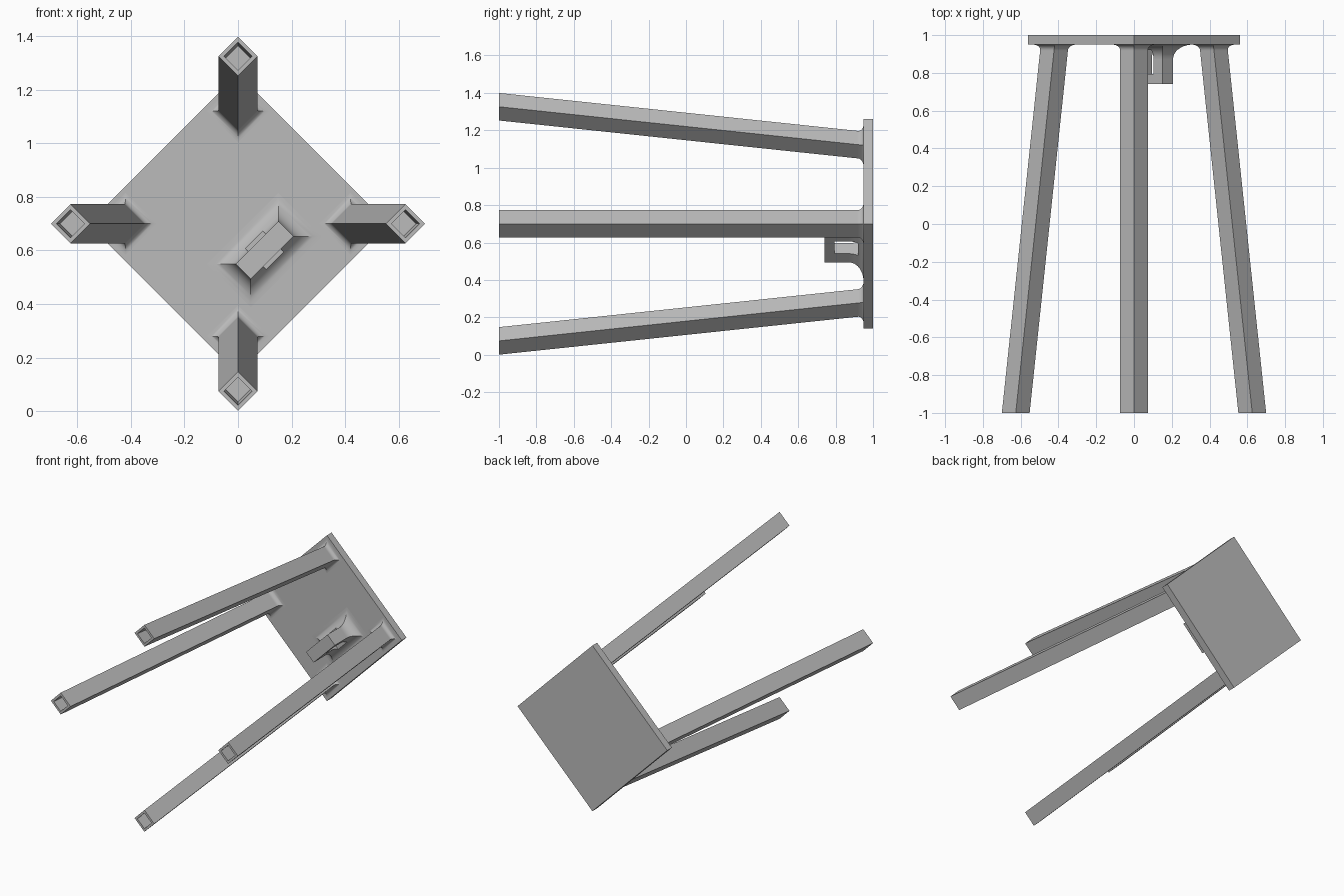
import bpy, bmesh, math

if "Cube" in bpy.data.objects:
    bpy.data.objects.remove(bpy.data.objects["Cube"], do_unlink=True)

grey = bpy.data.materials.new("plain grey")
grey.use_nodes = True
colour = (0.5, 0.5, 0.5, 1)
grey.diffuse_color = colour
grey.node_tree.nodes["Principled BSDF"].inputs["Base Color"].default_value = colour

MID_Z = 0.7
PLATE_FRONT = 0.95
R2 = math.sqrt(2)


def place(u, v, y):
    """Map the diagonal frame (u up-right, v down-right) to the world."""
    return ((u + v) / R2, y, MID_Z + (u - v) / R2)


def loft(name, rings):
    """Skin rectangular rings given as (y, centre_u, centre_v, half_u, half_v)."""
    bm = bmesh.new()
    loops = [[bm.verts.new(place(cu + a * hu, cv + b * hv, y))
              for a, b in ((-1, -1), (1, -1), (1, 1), (-1, 1))]
             for y, cu, cv, hu, hv in rings]
    for p, q in zip(loops, loops[1:]):
        for i in range(4):
            j = (i + 1) % 4
            bm.faces.new((p[i], p[j], q[j], q[i]))
    bm.faces.new(loops[0])
    bm.faces.new(loops[-1])
    bmesh.ops.recalc_face_normals(bm, faces=bm.faces)
    mesh = bpy.data.meshes.new(name)
    bm.to_mesh(mesh)
    bm.free()
    mesh.materials.append(grey)
    obj = bpy.data.objects.new(name, mesh)
    bpy.context.collection.objects.link(obj)
    return obj


def fillet(radius, steps=8):
    """Steps (y, growth) of a concave flare, with a support ring and a root."""
    out = [(PLATE_FRONT - radius - 0.004, 0)]
    for i in range(steps + 1):
        t = math.pi / 2 * i / steps
        out.append((PLATE_FRONT - radius + radius * math.sin(t),
                    radius * (1 - math.cos(t))))
    return out + [(PLATE_FRONT + 0.02, out[-1][1])]


def smooth(obj):
    bpy.ops.object.select_all(action="DESELECT")
    obj.select_set(True)
    bpy.context.view_layer.objects.active = obj
    bpy.ops.object.shade_smooth_by_angle(angle=math.radians(30))


# Square plate standing on its corner
loft("back_plate", [(y, 0, 0, 0.396, 0.396) for y in (PLATE_FRONT, 1)])


# Splayed square legs with a hollow tip and a flared root
def leg(name, su, sv):
    half = 0.052

    def ring(y, h):
        c = (0.626 - 0.206 * (y + 1) / 1.95) / R2
        return (y, c * su, c * sv, h, h)

    rings = [ring(-0.88, 0.037), ring(-1, 0.037), ring(-1, half)]
    rings += [ring(y, half + g) for y, g in fillet(0.03)]
    smooth(loft(name, rings))


for name, su, sv in (("top_leg", 1, -1), ("bottom_leg", -1, 1),
                     ("left_leg", 1, 1), ("right_leg", -1, -1)):
    leg(name, su, sv)

# Lug with a flared root and a slot through it
LUG_V = 0.14
lug_rings = [(0.74, 0, LUG_V, 0.113, 0.04)]
lug_rings += [(y, 0, LUG_V, 0.113 + g, 0.04 + g) for y, g in fillet(0.075, 10)]
lug = loft("slotted_lug", lug_rings)
cutter = loft("slot_cutter", [(y, 0, LUG_V, 0.046, 0.2) for y in (0.795, 0.92)])
cutter.hide_render = True
slot = lug.modifiers.new("slot", "BOOLEAN")
slot.operation = "DIFFERENCE"
slot.solver = "EXACT"
slot.object = cutter
bpy.context.view_layer.objects.active = lug
bpy.ops.object.modifier_apply(modifier=slot.name)
bpy.data.objects.remove(cutter, do_unlink=True)
smooth(lug)
